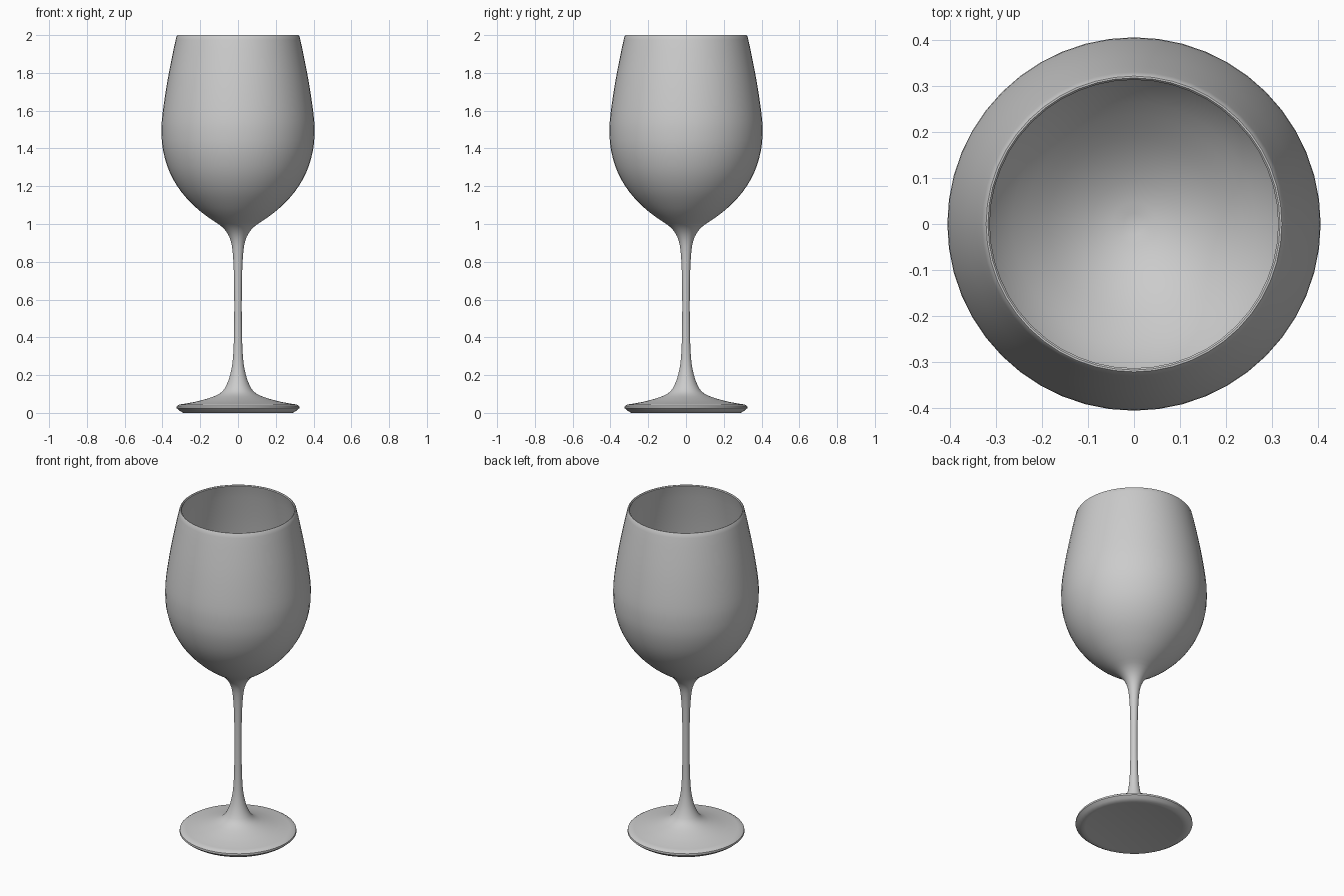
import bpy
import bmesh
from math import radians, tau
from mathutils import Vector

SIDES = 48

cube = bpy.data.objects.get("Cube")
if cube:
    bpy.data.objects.remove(cube, do_unlink=True)

glass = bpy.data.materials.new("pale_grey_glass")
glass.use_nodes = True
colour = (0.6, 0.6, 0.6, 1)
glass.diffuse_color = colour
glass.node_tree.nodes["Principled BSDF"].inputs["Base Color"].default_value = colour


def smooth_path(points, steps=3):
    """Catmull-Rom curve through (radius, height) points."""
    p = [Vector(q) for q in points]
    p = [2 * p[0] - p[1]] + p + [2 * p[-1] - p[-2]]
    path = []
    for a, b, c, d in zip(p, p[1:], p[2:], p[3:]):
        for i in range(steps):
            t = i / steps
            path.append(0.5 * (2 * b + (c - a) * t + (2 * a - 5 * b + 4 * c - d) * t**2
                               + (3 * b - a - 3 * c + d) * t**3))
    return path + [p[-2]]


def lathe(name, profile):
    """Spin a (radius, height) profile around z."""
    bm = bmesh.new()
    verts = [bm.verts.new((max(r, 0), 0, z)) for r, z in profile]
    edges = [bm.edges.new(pair) for pair in zip(verts, verts[1:])]
    bmesh.ops.spin(bm, geom=verts + edges, cent=(0, 0, 0), axis=(0, 0, 1),
                   angle=tau, steps=SIDES, use_merge=True)
    bmesh.ops.remove_doubles(bm, verts=bm.verts, dist=0.0004)
    bmesh.ops.recalc_face_normals(bm, faces=bm.faces)
    mesh = bpy.data.meshes.new(name)
    bm.to_mesh(mesh)
    bm.free()
    mesh.materials.append(glass)
    obj = bpy.data.objects.new(name, mesh)
    bpy.context.collection.objects.link(obj)
    bpy.ops.object.select_all(action="DESELECT")
    obj.select_set(True)
    bpy.context.view_layer.objects.active = obj
    bpy.ops.object.shade_smooth_by_angle(angle=radians(50))
    return obj


# Underside and rounded edge of the foot
foot = [(0, 0.005), (0.27, 0.005), (0.29, 0), (0.31, 0.012),
        (0.325, 0.025), (0.324, 0.036), (0.31, 0.045)]
# Upper foot, stem and outside of the bowl in one flowing line
outside = smooth_path([
    (0.29, 0.047), (0.2, 0.065), (0.1, 0.1), (0.06, 0.15), (0.035, 0.23),
    (0.024, 0.33), (0.02, 0.5), (0.021, 0.7), (0.028, 0.85), (0.045, 0.93),
    (0.085, 0.985), (0.15, 1.03), (0.22, 1.085), (0.3, 1.17), (0.36, 1.27),
    (0.395, 1.38), (0.405, 1.48), (0.4, 1.58), (0.375, 1.75),
    (0.342, 1.92), (0.325, 1.995)])
# Rim and hollow inside of the bowl
rim = [(0.321, 2), (0.317, 2)]
inside = smooth_path([
    (0.313, 1.995), (0.331, 1.92), (0.364, 1.75), (0.389, 1.58), (0.394, 1.48),
    (0.384, 1.38), (0.349, 1.275), (0.29, 1.178), (0.21, 1.095),
    (0.14, 1.04), (0.07, 1.005), (0, 0.99)])

lathe("stemmed_glass", foot + [tuple(q) for q in outside] + rim + [tuple(q) for q in inside])
